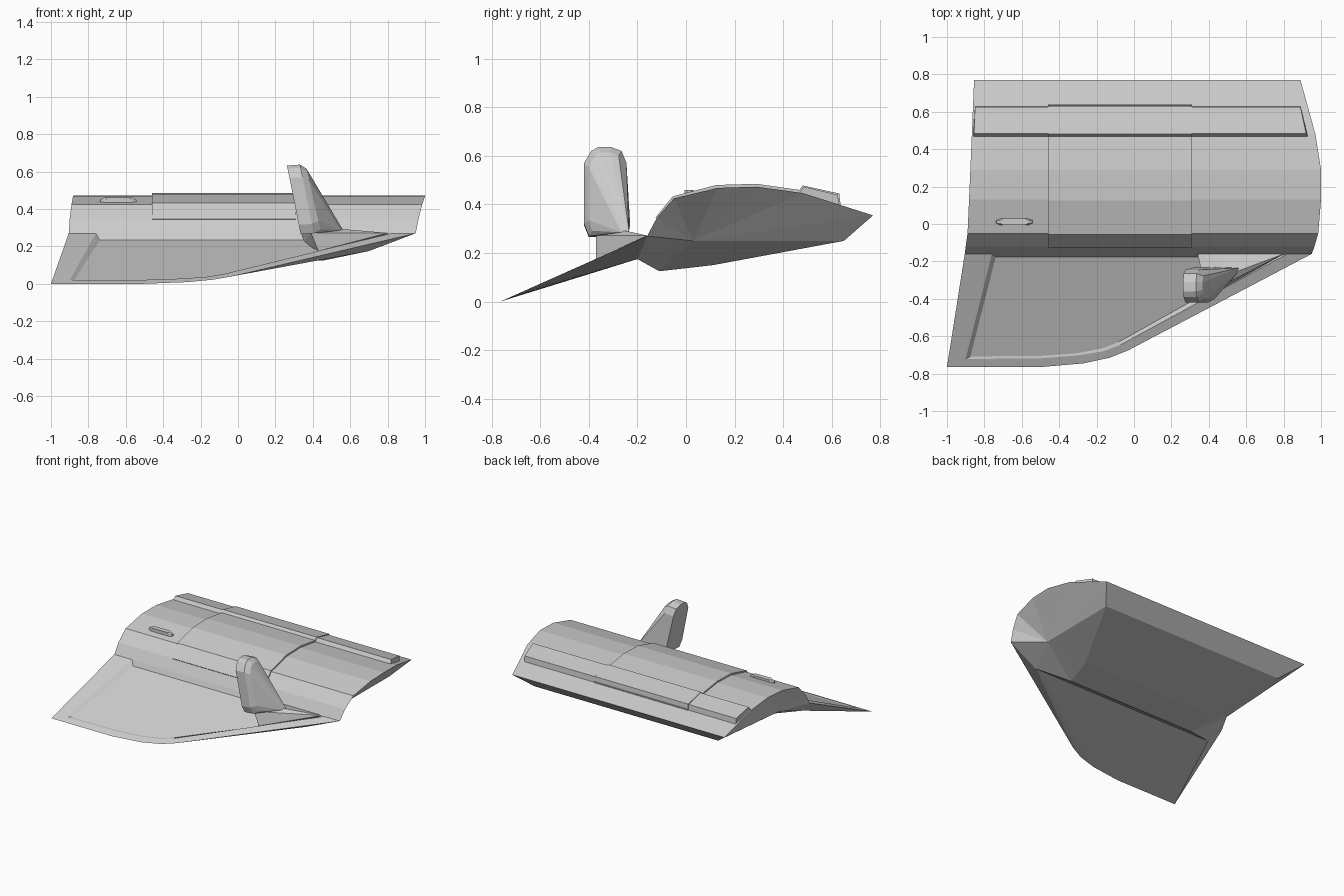
import bpy, bmesh

if "Cube" in bpy.data.objects:
    bpy.data.objects.remove(bpy.data.objects["Cube"])


def finish(name, bm):
    bmesh.ops.remove_doubles(bm, verts=bm.verts[:], dist=0.0001)
    bmesh.ops.recalc_face_normals(bm, faces=bm.faces[:])
    me = bpy.data.meshes.new(name)
    bm.to_mesh(me)
    bm.free()
    ob = bpy.data.objects.new(name, me)
    bpy.context.collection.objects.link(ob)
    return ob


def hull(name, pts):
    bm = bmesh.new()
    vs = [bm.verts.new(p) for p in pts]
    res = bmesh.ops.convex_hull(bm, input=vs)
    bmesh.ops.delete(bm, geom=[g for g in res["geom_interior"] if isinstance(g, bmesh.types.BMVert)],
                     context='VERTS')
    return finish(name, bm)


def prism(name, ring, hubs=None):
    """Closed (y, z, x_left, x_right) section; ends are fans round a hub point, or flat."""
    bm = bmesh.new()
    ends = [[bm.verts.new((r[k], r[0], r[1])) for r in ring] for k in (2, 3)]
    n = len(ring)
    for i in range(n):
        j = (i + 1) % n
        bm.faces.new((ends[0][i], ends[0][j], ends[1][j], ends[1][i]))
    for k, loop in enumerate(ends):
        if hubs:
            h = bm.verts.new(hubs[k])
            for i in range(n):
                bm.faces.new((loop[i], loop[(i + 1) % n], h))
        else:
            bm.faces.new(loop)
    return finish(name, bm)


# Main wing body: cambered upper skin, faceted belly, undercut ends
top = [(-.16, .27, -.905, .95), (-.12, .345, -.90, .965), (-.05, .425, -.89, .985),
       (.13, .468, -.882, 1.0), (.29, .473, -.875, 1.0), (.48, .447, -.867, .97),
       (.77, .355, -.855, .89)]
belly = [(.65, .25, -.72, .79), (.11, .15, -.6, .52), (-.11, .125, -.6, .46),
         (-.2, .175, -.82, .70)]
prism("wing_body", top + belly, [(-.79, .03, .25), (.786, .03, .25)])

# Raised skin panel over the middle
x0, x1 = -.46, .31
skin = [(-.125, .347), (-.055, .433), (.125, .48), (.29, .485), (.485, .457), (.64, .408)]
under = [(.62, .39), (.48, .43), (.29, .46), (.13, .455), (-.04, .41), (-.115, .335)]
prism("middle_panel", [(y, z, x0, x1) for y, z in skin + under])

# Trailing flap strip, with a slightly proud middle section
flap = [(.465, .445, -.86, .93), (.485, .473, -.855, .92), (.625, .44, -.85, .89), (.63, .395, -.85, .89)]
prism("rear_flap", flap)
prism("rear_flap_middle", [(y + d, z + .005, x0, x1) for (y, z, _, _), d in zip(flap, (-.006, -.004, .006, .006))])

# Small oval blister on the upper skin
hull("skin_blister", [(-.64 + sx * a, .012 + sy * b, z)
                      for z, s in ((.42, 1), (.45, .95), (.46, .75))
                      for a, b in ((.10 * s, .008), (.075 * s, .018))
                      for sx in (-1, 1) for sy in (-1, 1)])


# Sloping front plate with rim and recessed field
def rim_z(y):
    return .446 * (y + .765)


bm = bmesh.new()
outer = [(-.905, -.16), (-1, -.765), (-.5, -.765), (-.27, -.745), (-.13, -.715), (-.03, -.675), (.95, -.16)]
inner = [(-.76, -.16), (-.9, -.722), (-.5, -.718), (-.3, -.703), (-.16, -.68), (-.07, -.645), (.82, -.16)]
sunk = [(-.735, -.16), (-.875, -.708), (-.5, -.705), (-.3, -.69), (-.17, -.665), (-.08, -.63), (.76, -.16)]
lo = [bm.verts.new((x, y, rim_z(y))) for x, y in outer]
li = [bm.verts.new((x, y, rim_z(y))) for x, y in inner]
ls = [bm.verts.new((x, y, rim_z(y) - .006 - .045 * (y + .708))) for x, y in sunk]
for a, b in ((lo, li), (li, ls)):
    for i in range(6):
        bm.faces.new((a[i], a[i + 1], b[i + 1], b[i]))
bm.faces.new(ls)
# underside down to the crease with the belly
cl, cr = bm.verts.new((-.82, -.2, .175)), bm.verts.new((.70, -.2, .175))
bm.faces.new((lo[0], lo[1], cl))
bm.faces.new((lo[1], lo[2], cl))
bm.faces.new((lo[2], cr, cl))
for i in range(2, 6):
    bm.faces.new((lo[i], lo[i + 1], cr))
finish("front_plate", bm)

# Fairing that carries the fin
hull("fin_fairing", [(.34, -.16, .272), (.80, -.16, .272), (.56, -.25, .292), (.36, -.25, .285),
                     (.39, -.37, .272), (.43, -.37, .175), (.35, -.16, .22), (.78, -.16, .25)])

# Upright leaning fin: rounded outline, flared at the rear outer foot
outline = [(-.40, .27), (-.42, .32), (-.42, .57), (-.39, .62), (-.36, .637),
           (-.31, .637), (-.265, .62), (-.245, .57), (-.23, .32), (-.25, .28)]
pts = []
for y, z in outline:
    x = .335 - (z - .27) * .2
    pts.append((x, y, z - .005))
    pts.append((x + .07, y, z))
    pts.append((x + .105, -.325 + (y + .325) * .8, .45 + (z - .45) * .88))
pts += [(.56, -.235, .29), (.55, -.265, .285)]
hull("fin", pts)
